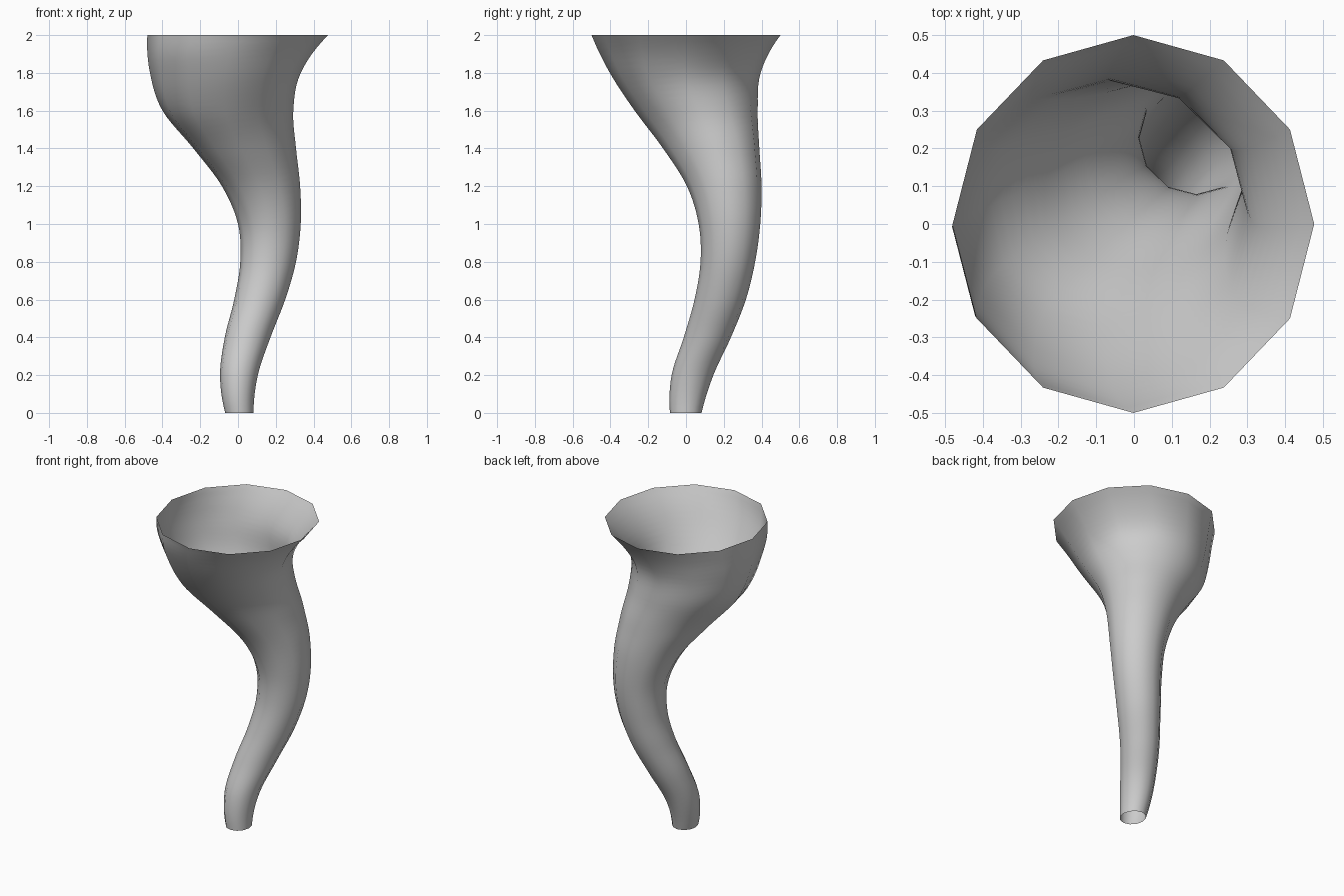
import bpy, bmesh
from math import cos, sin, pi

if "Cube" in bpy.data.objects:
    bpy.data.objects.remove(bpy.data.objects["Cube"])

SIDES, STEPS = 12, 6

# Horn silhouette every 0.2 in height: x min, x max, y min, y max
OUTLINE = [
    (-0.068, 0.082, -0.085, 0.082),
    (-0.095, 0.105, -0.076, 0.145),
    (-0.07, 0.172, -0.012, 0.238),
    (-0.02, 0.25, 0.045, 0.317),
    (0.012, 0.307, 0.077, 0.366),
    (0.0, 0.332, 0.067, 0.393),
    (-0.085, 0.329, 0.005, 0.40),
    (-0.237, 0.308, -0.122, 0.389),
    (-0.40, 0.293, -0.272, 0.38),
    (-0.466, 0.332, -0.403, 0.395),
    (-0.48, 0.477, -0.50, 0.50),
]


def smooth(a, b, c, d, t):
    """Catmull-Rom value between b and c."""
    return b + 0.5 * t * (c - a + t * (2*a - 5*b + 4*c - d + t * (3*(b - c) + d - a)))


def beyond(a, b, c):
    """Extra row past an end, keeping the curvature."""
    return [3*p - 3*q + r for p, q, r in zip(a, b, c)]


ROWS = [beyond(*OUTLINE[:3]), *OUTLINE, beyond(*OUTLINE[:-4:-1])]


def outline_at(k):
    """Centre and radii (cx, cy, rx, ry) at fractional row k."""
    i = max(0, min(int(k), len(OUTLINE) - 2))
    x0, x1, y0, y1 = [smooth(*v, k - i) for v in zip(*ROWS[i:i + 4])]
    return (x0 + x1) / 2, (y0 + y1) / 2, (x1 - x0) / 2, (y1 - y0) / 2


# Open twelve-sided horn; sections stretch along the lean of the tube
bm = bmesh.new()
rings = []
LAST = len(OUTLINE) - 1
for n in range(LAST * STEPS + 1):
    k = n / STEPS
    cx, cy, rx, ry = outline_at(k)
    a, b = outline_at(max(0, k - 0.5)), outline_at(min(LAST, k + 0.5))
    lean = 0.4 * (b[0] - a[0]) * (b[1] - a[1]) / 0.04 * min(1, k, LAST - k)
    rings.append([bm.verts.new((cx + rx * cos(2*pi*s / SIDES - lean),
                                cy + ry * sin(2*pi*s / SIDES + lean),
                                0.2 * k)) for s in range(SIDES)])
for low, high in zip(rings, rings[1:]):
    for s in range(SIDES):
        t = (s + 1) % SIDES
        bm.faces.new((low[s], low[t], high[t], high[s]))
for f in bm.faces:
    f.smooth = True

mesh = bpy.data.meshes.new("horn")
bm.to_mesh(mesh)
bm.free()
horn = bpy.data.objects.new("horn", mesh)
bpy.context.collection.objects.link(horn)
